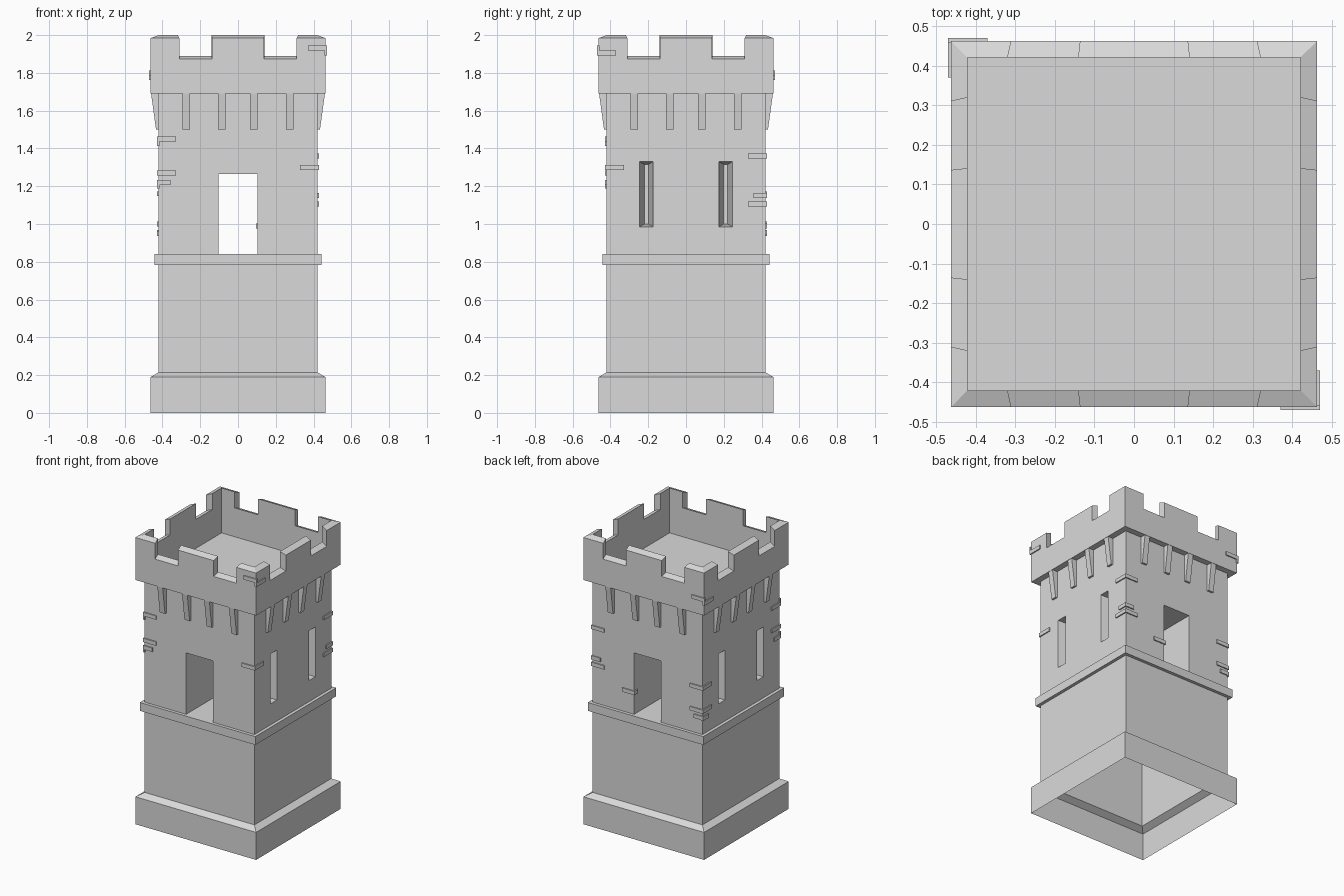
import bpy, bmesh
from math import pi
from mathutils import Matrix, Vector

cube = bpy.data.objects.get("Cube")
if cube:
    bpy.data.objects.remove(cube, do_unlink=True)

stone = bpy.data.materials.new("grey stone")
stone.use_nodes = True
GREY = (0.7, 0.7, 0.7, 1)
stone.diffuse_color = GREY
stone.node_tree.nodes["Principled BSDF"].inputs["Base Color"].default_value = GREY

BODY, RIM = 0.42, 0.462     # half widths of the shaft and of the widest parts
FLOOR = 1.69                # roof floor and underside of the parapet


def finish(bm, name):
    bmesh.ops.recalc_face_normals(bm, faces=bm.faces)
    mesh = bpy.data.meshes.new(name)
    bm.to_mesh(mesh)
    bm.free()
    mesh.materials.append(stone)
    obj = bpy.data.objects.new(name, mesh)
    bpy.context.collection.objects.link(obj)
    return obj


def square_loft(name, profile, closed=False, caps=False):
    """Sweep a (half width, height) profile round a square."""
    bm = bmesh.new()
    rings = [[bm.verts.new((sx * w, sy * w, z))
              for sx, sy in ((-1, -1), (1, -1), (1, 1), (-1, 1))] for w, z in profile]
    pairs = list(zip(rings, rings[1:]))
    if closed:
        pairs.append((rings[-1], rings[0]))
    for a, b in pairs:
        for i in range(4):
            j = (i + 1) % 4
            bm.faces.new((a[i], a[j], b[j], b[i]))
    if caps:
        bm.faces.new(rings[0])
        bm.faces.new(rings[-1])
    return finish(bm, name)


def block(bm, quad_a, quad_b, side=0):
    """Join two quads into a solid. Points are (along, outward, height) on a side."""
    turn = Matrix.Rotation(side * pi / 2, 4, 'Z')
    a, b = [[bm.verts.new(turn @ Vector((u, -d, z))) for u, d, z in q]
            for q in (quad_a, quad_b)]
    bm.faces.new(a)
    bm.faces.new(b)
    for i in range(4):
        j = (i + 1) % 4
        bm.faces.new((a[i], a[j], b[j], b[i]))


def upright(u0, u1, d, z0, z1):
    return [(u0, d, z0), (u1, d, z0), (u1, d, z1), (u0, d, z1)]


def cut(obj, bm, name):
    """Subtract the cutter solids and bake the result."""
    cutter = finish(bm, name)
    cutter.hide_render = True
    mod = obj.modifiers.new("cut", 'BOOLEAN')
    mod.operation = 'DIFFERENCE'
    mod.solver = 'EXACT'
    mod.object = cutter
    graph = bpy.context.evaluated_depsgraph_get()
    mesh = bpy.data.meshes.new_from_object(obj.evaluated_get(graph))
    obj.modifiers.clear()
    obj.data = mesh
    bpy.data.objects.remove(cutter, do_unlink=True)


# Shaft with its plinth, doorway passage and splayed arrow slits
shaft = square_loft("tower_shaft", [(RIM, 0), (RIM, 0.19), (BODY, 0.215), (BODY, FLOOR)],
                    caps=True)
bm = bmesh.new()
block(bm, upright(-0.103, 0.103, -0.6, 0.84, 1.265), upright(-0.103, 0.103, 0.6, 0.84, 1.265))
for side in (1, 3):
    for c in (-0.21, 0.21):
        block(bm, upright(c - 0.04, c + 0.04, 0.44, 0.983, 1.333),
              upright(c - 0.011, c + 0.011, 0.3, 1.0, 1.315), side)
cut(shaft, bm, "opening_cutter")

# The tower is hollow and open underneath
bm = bmesh.new()
bm.from_mesh(shaft.data)
under = [f for f in bm.faces if all(v.co.z < 0.001 for v in f.verts)]
bmesh.ops.delete(bm, geom=under, context='FACES')
bm.to_mesh(shaft.data)
bm.free()

# Band below the doorway
square_loft("string_course", [(BODY, 0.782), (0.442, 0.782), (0.442, 0.84), (BODY, 0.84)])

# Parapet with sloped coping and crenels
parapet = square_loft("parapet", [(BODY, FLOOR), (RIM, FLOOR), (RIM, 1.984), (BODY, 2.0)],
                      closed=True)
bm = bmesh.new()
for side in range(4):
    for s in (-1, 1):
        outer = [(s * 0.132, 0.5, 1.86), (s * 0.302, 0.5, 1.86),
                 (s * 0.302, 0.5, 2.1), (s * 0.132, 0.5, 2.1)]
        inner = [(s * 0.146, 0.38, 1.905), (s * 0.328, 0.38, 1.905),
                 (s * 0.328, 0.38, 2.1), (s * 0.146, 0.38, 2.1)]
        block(bm, outer, inner, side)
cut(parapet, bm, "crenel_cutter")

# Tapered corbels under the parapet
bm = bmesh.new()
for side in range(4):
    for c in (-0.275, -0.086, 0.083, 0.273):
        ends = [[(u, 0.41, 1.5), (u, 0.434, 1.5), (u, RIM - 0.002, FLOOR), (u, 0.41, FLOOR)]
                for u in (c - 0.02, c + 0.02)]
        block(bm, *ends, side)
finish(bm, "corbels")

# Thin projecting stones wrapping the corners:
# x sign, y sign, wall half width, height on x wall, height on y wall, length
stones = [
    (1, -1, RIM, 1.905, 1.932, 0.1),
    (-1, 1, RIM, 1.775, 1.8, 0.1),
    (-1, -1, BODY, 1.425, 1.45, 0.1),
    (-1, -1, BODY, 1.27, 1.27, 0.1),
    (-1, -1, BODY, 1.2, 1.22, 0.07),
    (1, -1, BODY, 1.3, 1.3, 0.1),
    (1, 1, BODY, 1.36, 1.36, 0.1),
    (1, 1, BODY, 1.15, 1.15, 0.07),
    (1, 1, BODY, 1.105, 1.105, 0.1),
    (-1, 1, BODY, 1.16, 1.16, 0.1),
    (-1, 1, BODY, 1.0, 1.0, 0.1),
    (-1, 1, BODY, 0.95, 0.955, 0.07),
]


def box(bm, x0, x1, y0, y1, z, h=0.026):
    block(bm, upright(x0, x1, -y0, z - h / 2, z + h / 2),
          upright(x0, x1, -y1, z - h / 2, z + h / 2))


bm = bmesh.new()
for sx, sy, w, zx, zy, length in stones:
    out = w + 0.008
    box(bm, sx * (w - 0.005), sx * out, sy * (out - length), sy * out, zx)
    box(bm, sx * (out - length), sx * out, sy * (w - 0.005), sy * out, zy)
# Stone beside the rear doorway
box(bm, 0.095, 0.19, BODY - 0.03, BODY + 0.008, 0.99)
finish(bm, "corner_stones")
